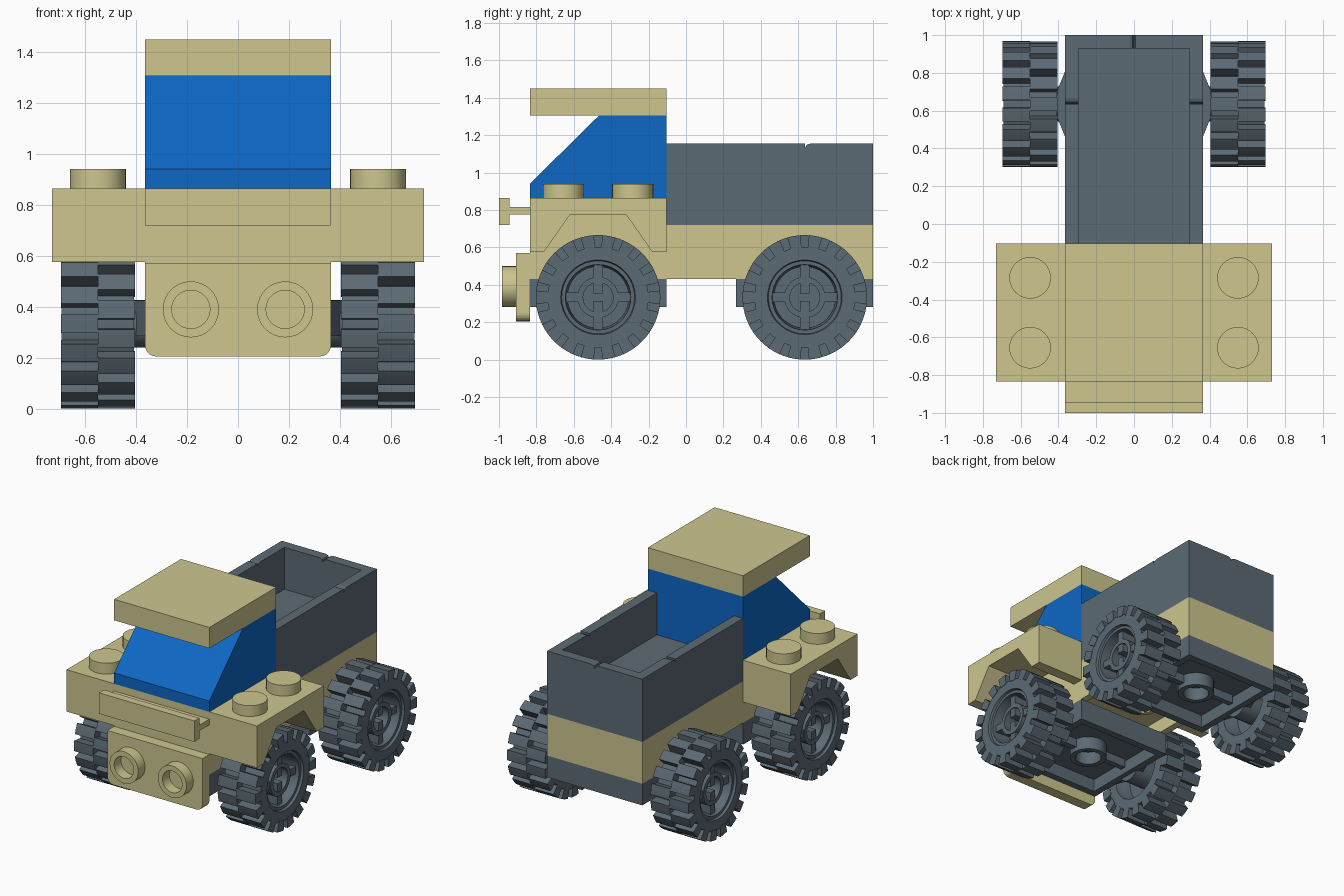
import bpy, bmesh, math
from mathutils import Vector

if "Cube" in bpy.data.objects:
    bpy.data.objects.remove(bpy.data.objects["Cube"])


def material(name, rgb):
    m = bpy.data.materials.new(name)
    m.diffuse_color = (*rgb, 1)
    m.use_nodes = True
    m.node_tree.nodes["Principled BSDF"].inputs["Base Color"].default_value = m.diffuse_color
    return m


TAN = material("tan", (0.61, 0.565, 0.275))
BLUE = material("blue", (0.004, 0.135, 0.56))
GREY = material("dark_grey", (0.107, 0.145, 0.175))


def place(axis, u, v, h):
    return Vector({"x": (h, u, v), "y": (u, h, v), "z": (u, v, h)}[axis])


def finish(name, bm, mat, smooth=False):
    bmesh.ops.recalc_face_normals(bm, faces=bm.faces)
    me = bpy.data.meshes.new(name)
    bm.to_mesh(me)
    bm.free()
    me.materials.append(mat)
    ob = bpy.data.objects.new(name, me)
    bpy.context.collection.objects.link(ob)
    if smooth:
        bpy.context.view_layer.objects.active = ob
        ob.select_set(True)
        bpy.ops.object.shade_smooth_by_angle(angle=math.radians(35))
        ob.select_set(False)
    return ob


def add_prism(bm, pts, axis, a, b):
    lo = [bm.verts.new(place(axis, u, v, a)) for u, v in pts]
    hi = [bm.verts.new(place(axis, u, v, b)) for u, v in pts]
    n = len(pts)
    bm.faces.new(lo)
    bm.faces.new(hi)
    for i in range(n):
        j = (i + 1) % n
        bm.faces.new((lo[i], lo[j], hi[j], hi[i]))


def circle(cu, cv, r, n=32):
    return [(cu + r * math.cos(2 * math.pi * i / n), cv + r * math.sin(2 * math.pi * i / n)) for i in range(n)]


def add_lathe(bm, profile, axis, cu, cv, n=32):
    # closed (radius, height) profile swept round an axis
    rings = [[bm.verts.new(place(axis, u, v, h)) for u, v in circle(cu, cv, r, n)] for r, h in profile]
    for k in range(len(rings)):
        p, q = rings[k], rings[(k + 1) % len(rings)]
        for i in range(n):
            j = (i + 1) % n
            bm.faces.new((p[i], p[j], q[j], q[i]))


def prism(name, pts, axis, a, b, mat, smooth=False):
    bm = bmesh.new()
    add_prism(bm, pts, axis, a, b)
    return finish(name, bm, mat, smooth)


def rect(u0, u1, v0, v1):
    return [(u0, v0), (u1, v0), (u1, v1), (u0, v1)]


def box(name, x0, x1, y0, y1, z0, z1, mat):
    return prism(name, rect(x0, x1, y0, y1), "z", z0, z1, mat)


def tube(name, axis, cu, cv, ro, ri, a, b, mat):
    bm = bmesh.new()
    add_lathe(bm, [(ro, a), (ro, b), (ri, b), (ri, a)], axis, cu, cv)
    return finish(name, bm, mat, True)


def hollow_block(name, x, y0, y1, z0, z1, depth, mat):
    # block with a recess in its underside
    bm = bmesh.new()
    add_prism(bm, rect(-x, x, y0, y1), "z", z0, z1)
    bm.faces.ensure_lookup_table()
    bottom = min(bm.faces, key=lambda f: f.calc_center_median().z)
    bmesh.ops.recalc_face_normals(bm, faces=bm.faces)
    bmesh.ops.inset_region(bm, faces=[bottom], thickness=0.07)
    inner = bmesh.ops.extrude_face_region(bm, geom=[bottom])
    verts = [v for v in inner["geom"] if isinstance(v, bmesh.types.BMVert)]
    bmesh.ops.translate(bm, verts=verts, vec=(0, 0, depth))
    if bottom.is_valid:
        bmesh.ops.delete(bm, geom=[bottom], context="FACES_ONLY")
    return finish(name, bm, mat)


W = 0.365
FRONT, REAR, AXLE_Z = -0.47, 0.635, 0.333

# chassis plates
hollow_block("chassis_lower", W, -0.835, 1.0, 0.43, 0.575, 0.1, TAN)
box("chassis_upper", -W, W, -0.103, 1.0, 0.575, 0.72, TAN)
tube("chassis_tube", "z", 0, 0.08, 0.12, 0.09, 0.43, 0.55, TAN)

# axle blocks with underside tubes, side brackets and axle stubs
for label, yc in (("front", FRONT), ("rear", REAR)):
    hollow_block(label + "_axle_block", W, yc - 0.367, yc + 0.365, 0.28, 0.43, 0.09, GREY)
    tube(label + "_axle_tube", "z", 0, yc, 0.12, 0.085, 0.28, 0.38, GREY)
    for s in (-1, 1):
        box(label + "_axle_web", *sorted((s * 0.11, s * 0.3)), yc - 0.02, yc + 0.02, 0.31, 0.38, GREY)
        prism(label + "_axle_bracket", [(s * 0.36, yc - 0.185), (s * 0.405, yc - 0.075),
              (s * 0.405, yc + 0.075), (s * 0.36, yc + 0.185)], "z", 0.285, 0.425, GREY)
        prism(label + "_axle_stub", circle(yc, AXLE_Z, 0.093), "x", s * 0.35, s * 0.56, GREY, True)

# fenders with arches, bonnet core and studs
arch = [(-0.835, 0.575), (-0.76, 0.575), (-0.62, 0.775), (-0.32, 0.775), (-0.18, 0.575),
        (-0.103, 0.575), (-0.103, 0.865), (-0.835, 0.865)]
box("bonnet_core", -W, W, -0.835, -0.103, 0.575, 0.865, TAN)
for s in (-1, 1):
    prism("fender", arch, "x", s * W, s * 0.73, TAN)
    for y in (-0.655, -0.285):
        prism("fender_stud", circle(s * 0.55, y, 0.11), "z", 0.86, 0.94, TAN, True)

# front plate with rounded lower corners and hollow headlights
r = 0.045
plate = [(-W, 0.57)]
for cx, start in ((-W + r, 180), (W - r, 270)):
    plate += [(cx + r * math.cos(math.radians(start + a)), 0.205 + r + r * math.sin(math.radians(start + a)))
              for a in range(0, 91, 18)]
plate.append((W, 0.57))
prism("front_plate", plate, "y", -0.91, -0.835, TAN)
for s in (-1, 1):
    tube("headlight", "y", s * 0.185, 0.39, 0.11, 0.075, -0.985, -0.905, TAN)

# front bumper rail and its stem
box("bumper_rail", -W, W, -1.0, -0.945, 0.72, 0.865, TAN)
box("bumper_stem", -W, W, -0.945, -0.83, 0.775, 0.815, TAN)

# cab window block and roof
prism("cab_window", [(-0.835, 0.865), (-0.835, 0.94), (-0.465, 1.305), (-0.103, 1.305), (-0.103, 0.865)],
      "x", -W, W, BLUE)
box("roof", -W, W, -0.835, -0.103, 1.305, 1.45, TAN)

# cargo bed: floor, side walls and tailgate with small seam notches
T = 1.155
box("bed_floor", -0.3, 0.3, -0.103, 0.94, 0.72, 0.865, GREY)
side = [(-0.103, 0.72), (1.0, 0.72), (1.0, T), (0.665, T), (0.645, T - 0.007), (0.635, T - 0.025), (0.635, T), (-0.103, T)]
for s in (-1, 1):
    prism("bed_side", side, "x", s * 0.295, s * W, GREY)
gate = [(-0.296, 0.72), (0.296, 0.72), (0.296, T), (0.025, T), (0.007, T - 0.008), (0, T - 0.025),
        (-0.007, T - 0.008), (-0.025, T), (-0.296, T)]
prism("tailgate", gate, "y", 0.93, 1.0, GREY)


# wheel: tyre ring, staggered lugs, recessed hub and spokes
def build_wheel(name):
    bm = bmesh.new()
    add_lathe(bm, [(0.27, 0.003), (0.27, 0.287), (0.2, 0.287), (0.195, 0.27), (0.175, 0.27), (0.165, 0.15),
                   (0.165, 0.13), (0.19, 0.05), (0.2, 0.003)], "x", 0, 0, 36)
    n = 18
    pitch = 2 * math.pi / n
    for row in (0, 1):
        for i in range(n):
            c = pitch * (i + 0.5 * row) - math.pi / 2
            w = pitch * 0.31
            pts = [(0.262 * math.cos(c + k * w), 0.262 * math.sin(c + k * w)) for k in (1, -1)]
            pts += [(0.333 * math.cos(c + k * w), 0.333 * math.sin(c + k * w)) for k in (-1, 0, 1)]
            add_prism(bm, pts, "x", 0.145 * row, 0.145 * (row + 1))
    add_prism(bm, circle(0, 0, 0.172), "x", 0.1, 0.14)
    add_lathe(bm, [(0.11, 0.13), (0.11, 0.25), (0.08, 0.25), (0.08, 0.13)], "x", 0, 0)
    for k in range(4):
        a = k * math.pi / 2
        ca, sa = math.cos(a), math.sin(a)
        inner = 0.02 if k % 2 else 0.09
        pts = [(u * ca - v * sa, u * sa + v * ca) for u, v in rect(inner, 0.18, -0.025, 0.025)]
        add_prism(bm, pts, "x", 0.13, 0.245)
    return finish(name, bm, GREY, True)


first = build_wheel("wheel")
for yc in (FRONT, REAR):
    for s in (-1, 1):
        ob = first if (yc == FRONT and s == 1) else bpy.data.objects.new("wheel", first.data)
        if ob is not first:
            bpy.context.collection.objects.link(ob)
        ob.location = (s * 0.405, yc, AXLE_Z)
        ob.rotation_euler = (0, 0, 0 if s == 1 else math.pi)
